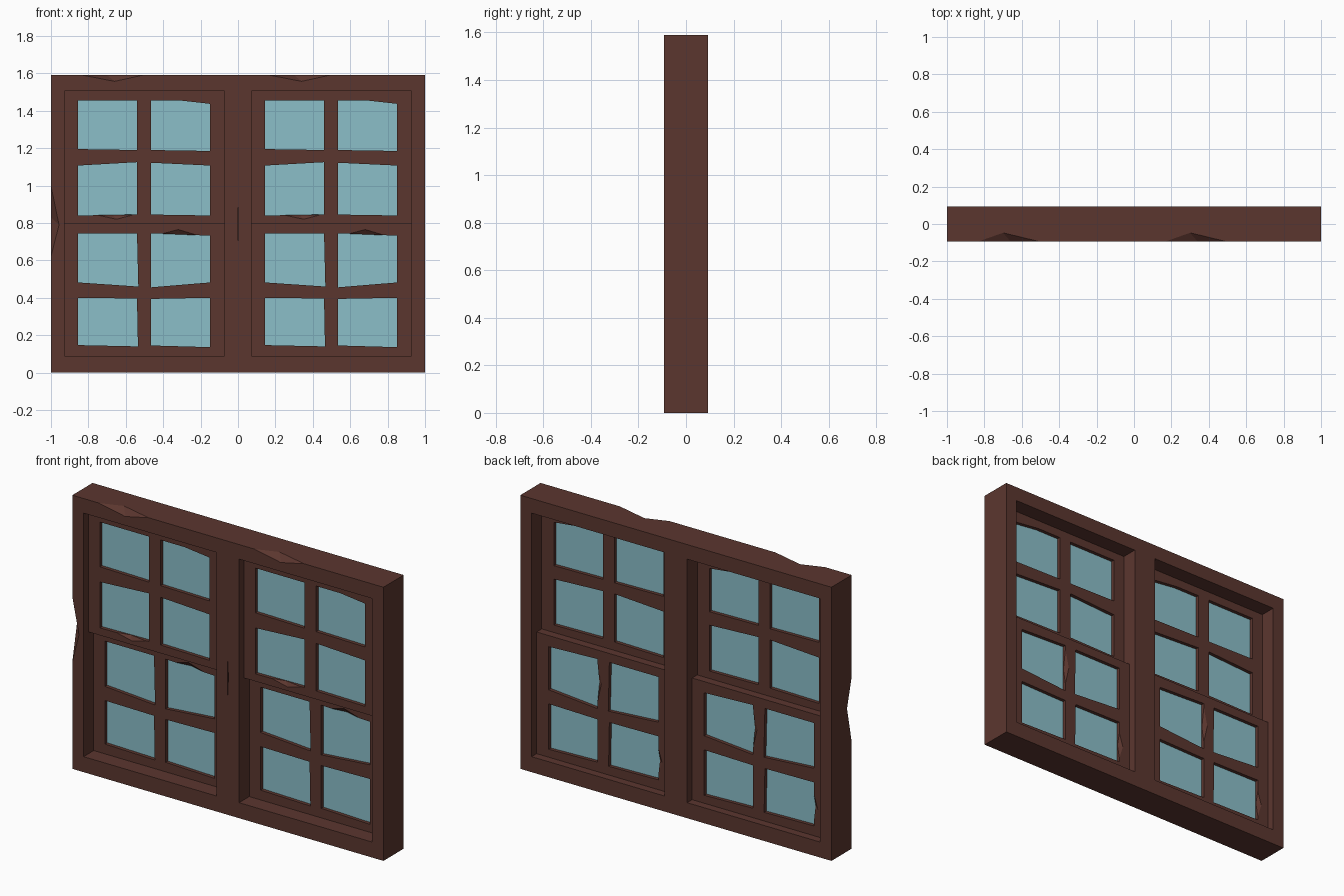
import bpy, bmesh
from mathutils import Vector

if "Cube" in bpy.data.objects:
    bpy.data.objects.remove(bpy.data.objects["Cube"], do_unlink=True)


def material(name, rgb):
    m = bpy.data.materials.new(name)
    m.use_nodes = True
    m.diffuse_color = (*rgb, 1)
    bsdf = next(n for n in m.node_tree.nodes if n.type == "BSDF_PRINCIPLED")
    bsdf.inputs["Base Color"].default_value = (*rgb, 1)
    bsdf.inputs["Roughness"].default_value = 0.8
    return m


WOOD = material("dark brown wood", (0.105, 0.037, 0.028))
GLASS = material("pale blue glass", (0.258, 0.521, 0.584))

DEPTH = 0.093          # half depth of the frame
SASH = 0.047           # thickness of one sash
LEFT, RIGHT = 0.0725, 0.9275
BOTTOM, MIDDLE, TOP, HEIGHT = 0.09, 0.797, 1.505, 1.59


def prism(bm, outline, y0, y1):
    """Extrude an x-z outline from y0 to y1."""
    front = [bm.verts.new((x, y0, z)) for x, z in outline]
    face = bm.faces.new(front)
    out = bmesh.ops.extrude_face_region(bm, geom=[face])
    moved = [v for v in out["geom"] if isinstance(v, bmesh.types.BMVert)]
    bmesh.ops.translate(bm, verts=moved, vec=(0, y1 - y0, 0))


def rect(x0, x1, z0, z1):
    return [(x0, z0), (x1, z0), (x1, z1), (x0, z1)]


def chip(bm, start, end, c, d, outward):
    """Cutter that splits a sliver off the edge from start to end."""
    start, end = Vector(start), Vector(end)
    tip = (start + end) / 2 + Vector(outward) * 0.03
    verts = [bm.verts.new(p) for p in (start, end, c, d, tip)]
    bmesh.ops.convex_hull(bm, input=verts)


def make(name, bm, mat):
    bmesh.ops.recalc_face_normals(bm, faces=bm.faces)
    mesh = bpy.data.meshes.new(name)
    bm.to_mesh(mesh)
    bm.free()
    mesh.materials.append(mat)
    obj = bpy.data.objects.new(name, mesh)
    bpy.context.collection.objects.link(obj)
    return obj


def carve(obj, *cutter_meshes):
    """Subtract each cutter and bake the result."""
    for bm in cutter_meshes:
        cutter = make("cutter", bm, WOOD)
        cutter.hide_render = True
        mod = obj.modifiers.new("cut", "BOOLEAN")
        mod.operation, mod.solver, mod.object = "DIFFERENCE", "EXACT", cutter
        graph = bpy.context.evaluated_depsgraph_get()
        baked = bpy.data.meshes.new_from_object(obj.evaluated_get(graph))
        obj.modifiers.clear()
        obj.data = baked
        bpy.data.objects.remove(cutter, do_unlink=True)


# Outer frame with two openings
bm = bmesh.new()
prism(bm, rect(-1, 1, 0, HEIGHT), -DEPTH, DEPTH)
frame = make("outer_frame", bm, WOOD)
openings, chips = bmesh.new(), bmesh.new()
for dx in (-1, 0):
    prism(openings, rect(LEFT + dx, RIGHT + dx, BOTTOM, TOP), -0.2, 0.2)
    # Worn spots along the top front edge
    chip(chips, (0.17 + dx, -DEPTH, HEIGHT), (0.49 + dx, -DEPTH, HEIGHT),
         (0.34 + dx, -DEPTH, 1.557), (0.3 + dx, -0.047, HEIGHT), (0, -1, 1))
# Worn spot on the side edge and a split in the centre post
chip(chips, (-1, -DEPTH, 0.62), (-1, -DEPTH, 1.0),
     (-0.957, -DEPTH, 0.79), (-1, -0.05, 0.83), (-1, -1, 0))
prism(chips, [(-0.002, 0.8), (0, 0.63), (0.003, 0.8), (0, 0.95)], -0.12, -0.05)
carve(frame, openings, chips)

# Hand-cut pane outlines, slightly uneven
UPPER_PANES = [
    [(0.145, 1.195), (0.46, 1.19), (0.46, 1.455), (0.145, 1.455)],
    [(0.535, 1.19), (0.85, 1.185), (0.85, 1.437), (0.69, 1.455), (0.535, 1.455)],
    [(0.145, 0.84), (0.46, 0.845), (0.46, 1.125), (0.145, 1.107)],
    [(0.535, 0.845), (0.85, 0.84), (0.85, 1.107), (0.535, 1.122)],
]
LOWER_PANES = [
    [(0.145, 0.482), (0.467, 0.46), (0.46, 0.745), (0.145, 0.745)],
    [(0.535, 0.456), (0.85, 0.482), (0.85, 0.732), (0.535, 0.745)],
    [(0.145, 0.147), (0.465, 0.14), (0.46, 0.396), (0.145, 0.4)],
    [(0.535, 0.145), (0.85, 0.136), (0.85, 0.4), (0.535, 0.394)],
]


def sash(name, dx, z0, z1, y0, panes, wear):
    y1 = y0 + SASH
    bm = bmesh.new()
    prism(bm, rect(LEFT + dx, RIGHT + dx, z0, z1), y0, y1)
    body = make(name + "_sash", bm, WOOD)
    holes, chips = bmesh.new(), bmesh.new()
    for pane in panes:
        prism(holes, [(x + dx, z) for x, z in pane], y0 - 0.1, y1 + 0.1)
    for points, outward in wear:
        chip(chips, *[(x + dx, y, z) for x, y, z in points], outward)
    carve(body, holes, chips)
    # Glass sheet held inside the sash
    bm = bmesh.new()
    mid = (y0 + y1) / 2
    prism(bm, rect(LEFT + dx + 0.03, RIGHT + dx - 0.03, z0 + 0.02, z1 - 0.02),
          mid - 0.003, mid + 0.003)
    make(name + "_glass", bm, GLASS)


# Worn spots: edge start, edge end, a point on each adjoining face
UPPER_WEAR = [
    ([(0.25, -SASH, 0.842), (0.44, -SASH, 0.843),
      (0.35, -SASH, 0.82), (0.33, -0.027, 0.842)], (0, -1, 1)),
]
LOWER_WEAR = [
    ([(0.59, 0, 0.741), (0.78, 0, 0.735),
      (0.68, 0, 0.765), (0.69, 0.02, 0.739)], (0, -1, -1)),
    ([(0.535, SASH, 0.5), (0.535, SASH, 0.72),
      (0.51, SASH, 0.61), (0.535, 0.03, 0.6)], (1, 1, 0)),
    ([(0.145, SASH, 0.17), (0.145, SASH, 0.33),
      (0.12, SASH, 0.25), (0.145, 0.03, 0.26)], (1, 1, 0)),
]

for side, dx in (("right", -1), ("left", 0)):
    sash(side + "_upper", dx, MIDDLE, TOP, -SASH, UPPER_PANES, UPPER_WEAR)
    sash(side + "_lower", dx, BOTTOM, MIDDLE, 0, LOWER_PANES, LOWER_WEAR)
